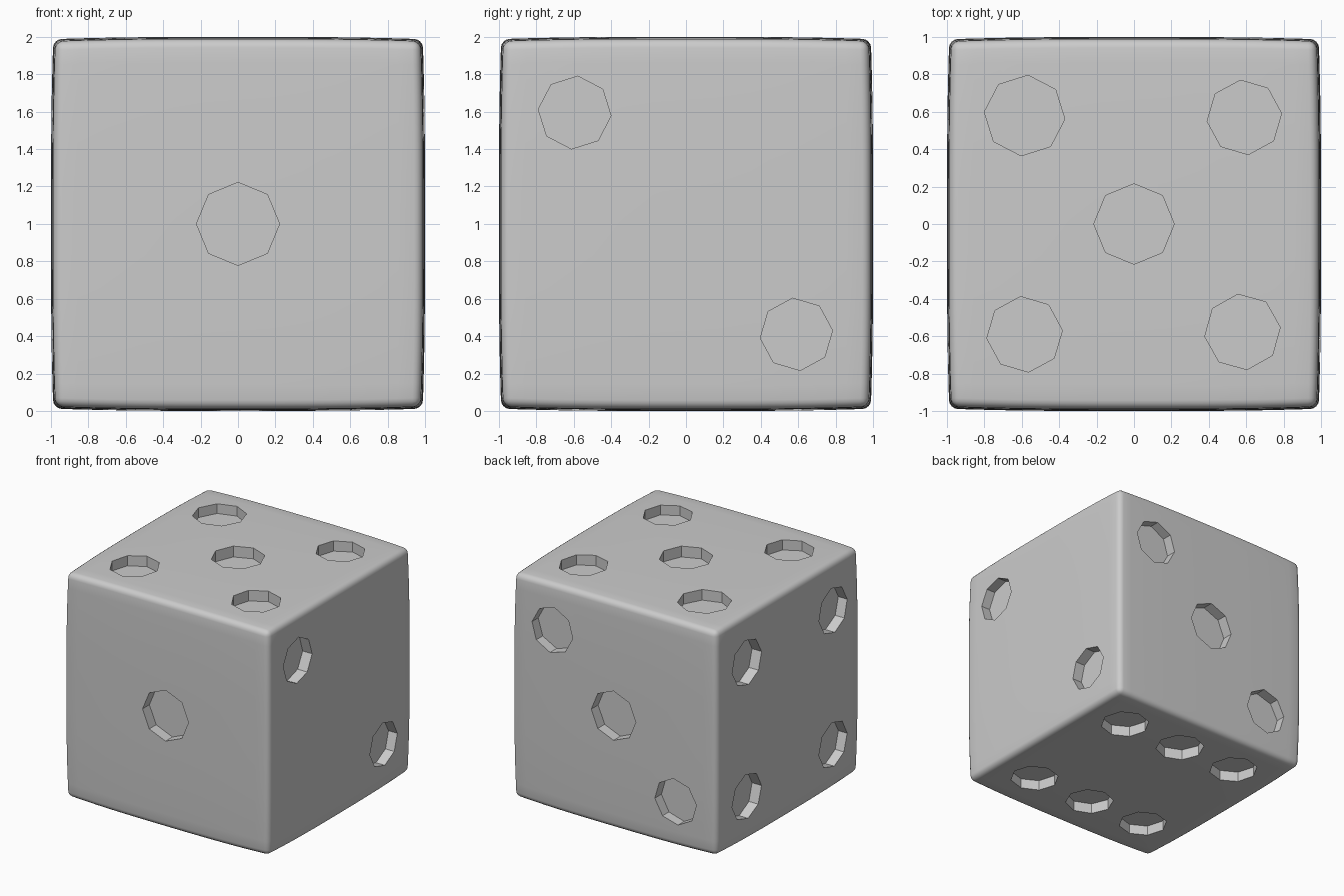
import bpy, bmesh, math
from mathutils import Matrix, Vector

if "Cube" in bpy.data.objects:
    bpy.data.objects.remove(bpy.data.objects["Cube"])


def make_object(bm, name):
    mesh = bpy.data.meshes.new(name)
    bmesh.ops.recalc_face_normals(bm, faces=bm.faces)
    bm.to_mesh(mesh)
    bm.free()
    obj = bpy.data.objects.new(name, mesh)
    bpy.context.collection.objects.link(obj)
    return obj


# Body: bevelled cube, cut into a grid and gently bulged
HALF, BULGE = 0.975, 0.025
bm = bmesh.new()
bmesh.ops.create_cube(bm, size=2 * HALF)
bmesh.ops.bevel(bm, geom=bm.edges[:], offset=0.045, segments=4, profile=0.5,
                affect='EDGES')
for axis in range(3):
    for i in range(-5, 6):
        co, no = Vector((0, 0, 0)), Vector((0, 0, 0))
        co[axis], no[axis] = i * 0.17, 1
        bmesh.ops.bisect_plane(bm, geom=bm.verts[:] + bm.edges[:] + bm.faces[:],
                               plane_co=co, plane_no=no, dist=1e-5)
for v in bm.verts:
    t = [c / HALF for c in v.co]
    for a in range(3):
        b, c = t[(a + 1) % 3], t[(a + 2) % 3]
        v.co[a] += BULGE * t[a] * (1 - 0.5 * (abs(b) ** 3 + abs(c) ** 3))
bmesh.ops.translate(bm, verts=bm.verts, vec=(0, 0, 1))
die = make_object(bm, "die_body")

# Pips: per face the right and up directions, then (u, v, radius, tilt)
X, Y, Z = Vector((1, 0, 0)), Vector((0, 1, 0)), Vector((0, 0, 1))
FACES = [
    (X, Z, [(0, 0, .222, 0)]),
    (-X, Z, [(-.595, .585, .2, -6), (0, 0, .215, 0), (.595, -.595, .2, 6)]),
    (Y, Z, [(-.595, .595, .195, -5), (.59, -.59, .194, 6)]),
    (-Y, Z, [(u, v, .2, 6) for u in (-.58, .61) for v in (-.6, .57)]),
    (X, Y, [(0, 0, .215, 0), (-.585, .58, .216, -5), (.59, .57, .2, 6),
            (-.585, -.59, .203, 6), (.58, -.577, .203, 7)]),
    (X, -Y, [(u, v, .2, 0 if u == .01 else 6)
             for u in (-.57, .01, .605) for v in (-.605, .565)]),
]
FLOOR, TOP = 0.905, 1.1
bm = bmesh.new()
for right, up, pips in FACES:
    frame = Matrix((right, up, right.cross(up))).transposed().to_4x4()
    for u, v, radius, tilt in pips:
        mat = (Matrix.Translation((0, 0, 1)) @ frame
               @ Matrix.Translation((u, v, (FLOOR + TOP) / 2))
               @ Matrix.Rotation(math.radians(tilt), 4, 'Z'))
        bmesh.ops.create_cone(bm, cap_ends=True, segments=8, radius1=radius,
                              radius2=radius, depth=TOP - FLOOR, matrix=mat)
cutter = make_object(bm, "pip_cutter")
cutter.hide_render = True

# Carve the pips and shade
mod = die.modifiers.new("pips", 'BOOLEAN')
mod.operation, mod.solver, mod.object = 'DIFFERENCE', 'EXACT', cutter
bpy.ops.object.select_all(action='DESELECT')
bpy.context.view_layer.objects.active = die
die.select_set(True)
bpy.ops.object.modifier_apply(modifier="pips")
bpy.data.objects.remove(cutter)
bpy.ops.object.shade_smooth_by_angle(angle=math.radians(30))
